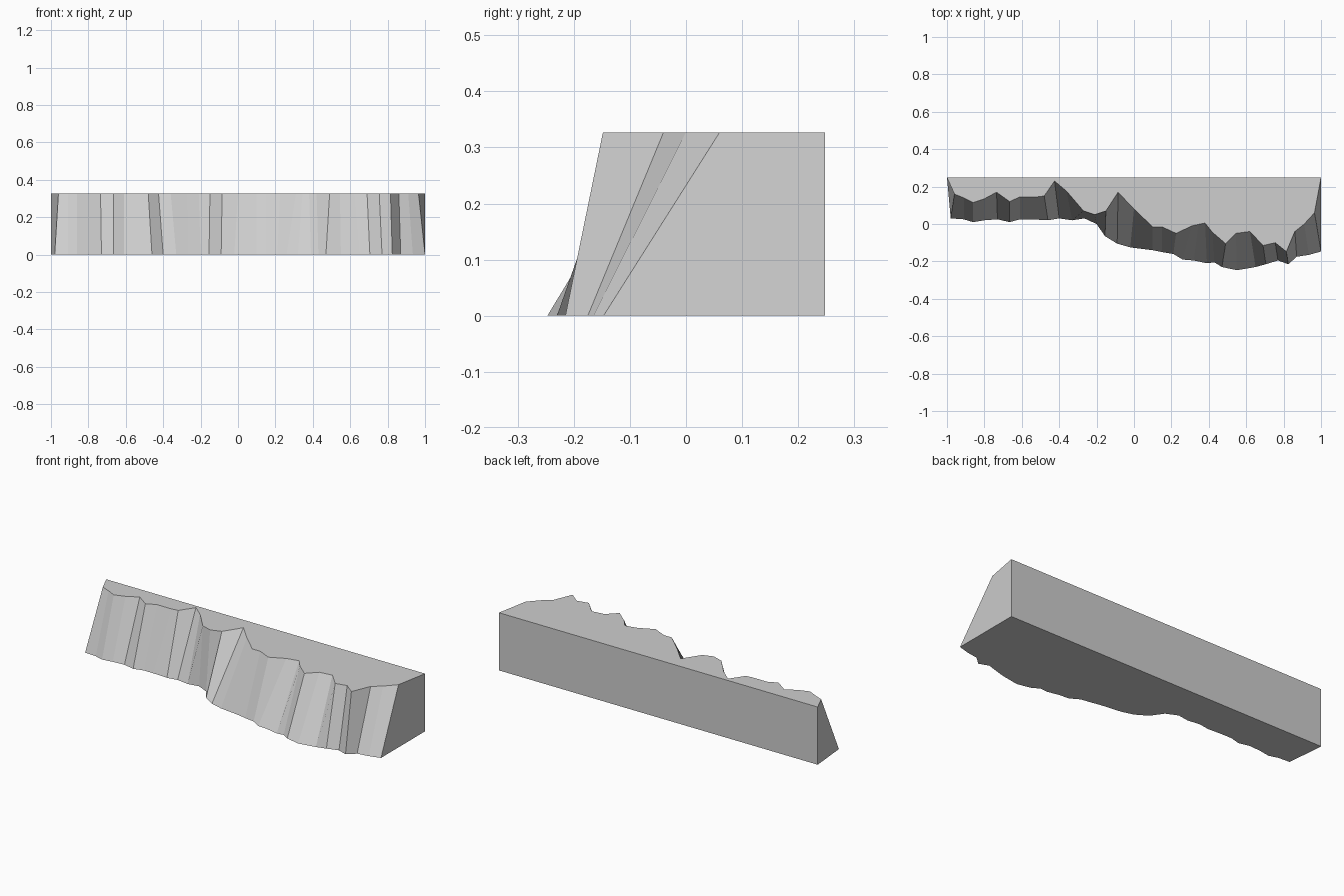
import bpy
import bmesh

HEIGHT = 0.327
BACK = 0.248

default_cube = bpy.data.objects.get("Cube")
if default_cube:
    bpy.data.objects.remove(default_cube, do_unlink=True)

# Single grey stone colour
stone = bpy.data.materials.new("stone_grey")
stone.use_nodes = True
stone_colour = (0.62, 0.62, 0.62, 1.0)
stone.diffuse_color = stone_colour
stone.node_tree.nodes["Principled BSDF"].inputs["Base Color"].default_value = stone_colour

# Jagged cliff line along the upper rim, left to right
rim_profile = [
    (-.96, .16), (-.91, .14), (-.86, .115), (-.8, .135), (-.735, .17),
    (-.665, .12), (-.61, .145), (-.52, .145), (-.48, .15), (-.425, .23),
    (-.36, .175), (-.27, .07), (-.21, .05), (-.15, .07), (-.085, .17),
    (0, .08), (.1, -.015), (.15, -.015), (.225, -.05), (.31, -.01),
    (.38, .005), (.42, -.045), (.49, -.105), (.545, -.05), (.62, -.04),
    (.69, -.115), (.755, -.1), (.815, -.148), (.86, -.04), (.91, 0),
    (.965, .06),
]

# Matching line along the foot of the cliff
foot_profile = [
    (-.98, .03), (-.91, .025), (-.86, .01), (-.8, .02), (-.73, .025),
    (-.665, .01), (-.61, .025), (-.55, .025), (-.46, .02), (-.4, .03),
    (-.33, .02), (-.265, .03), (-.2, 0), (-.155, -.065), (-.09, -.105),
    (-.02, -.125), (.1, -.14), (.15, -.15), (.21, -.16), (.26, -.19),
    (.39, -.21), (.43, -.205), (.47, -.23), (.55, -.247), (.65, -.23),
    (.705, -.215), (.77, -.195), (.825, -.215), (.87, -.175), (.935, -.165),
    (1, -.147),
]
# Small step in the foot between two rim points
rim_profile.insert(20, (.345, -.002))
foot_profile.insert(20, (.32, -.195))


def make_outline(bm, profile, z):
    """Close a cliff line with the two straight back corners."""
    outline = [(-1, BACK)] + profile + [(1, BACK)]
    return [bm.verts.new((x, y, z)) for x, y in outline]


def build_cliff(name, foot, rim, material):
    """Skin two outlines into a solid cliff block with flat caps."""
    bm = bmesh.new()
    lower = make_outline(bm, foot, 0)
    upper = make_outline(bm, rim, HEIGHT)
    count = len(lower)
    for i in range(count):
        j = (i + 1) % count
        bm.faces.new((lower[i], lower[j], upper[j], upper[i]))
    caps = [bm.faces.new(upper), bm.faces.new(list(reversed(lower)))]
    bmesh.ops.recalc_face_normals(bm, faces=bm.faces[:])
    bmesh.ops.triangulate(bm, faces=caps)
    mesh = bpy.data.meshes.new(name)
    bm.to_mesh(mesh)
    bm.free()
    mesh.materials.append(material)
    cliff = bpy.data.objects.new(name, mesh)
    bpy.context.collection.objects.link(cliff)
    return cliff


# Flat-shaded cliff block
build_cliff("rock_cliff", foot_profile, rim_profile, stone)
